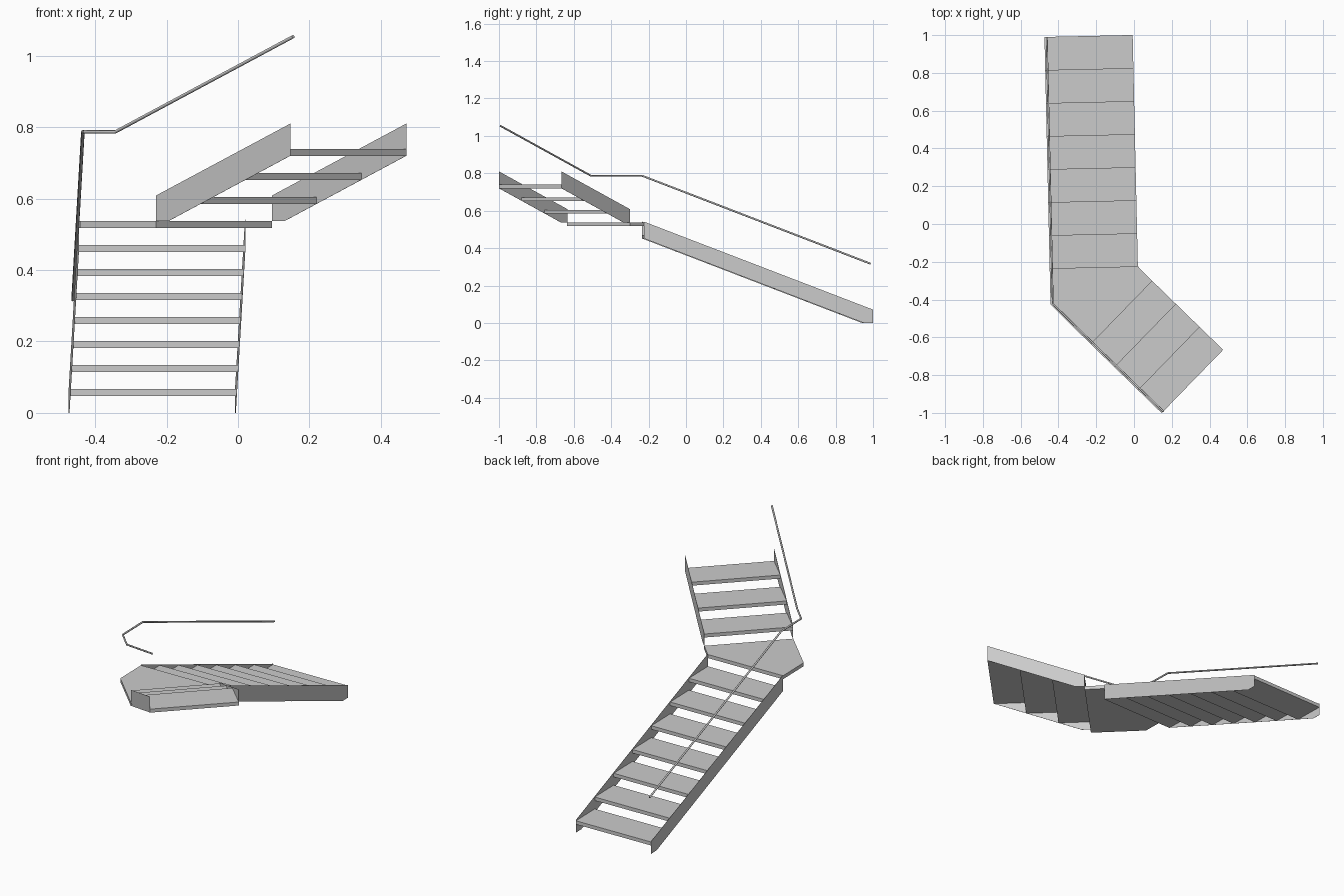
import bpy, bmesh
from mathutils import Vector

if "Cube" in bpy.data.objects:
    bpy.data.objects.remove(bpy.data.objects["Cube"])

RISE, GOING, WIDTH, THICK = 0.0672, 0.175, 0.467, 0.02
SLOPE = RISE / GOING
UP = Vector((0, 0, 1))


def mesh_object(name, bm):
    bmesh.ops.recalc_face_normals(bm, faces=bm.faces)
    me = bpy.data.meshes.new(name)
    bm.to_mesh(me)
    bm.free()
    ob = bpy.data.objects.new(name, me)
    bpy.context.collection.objects.link(ob)
    return ob


def prism(name, points, offset):
    """Extrude a flat polygon by an offset vector."""
    bm = bmesh.new()
    face = bm.faces.new([bm.verts.new(p) for p in points])
    ext = bmesh.ops.extrude_face_region(bm, geom=[face], use_keep_orig=True)
    verts = [g for g in ext["geom"] if isinstance(g, bmesh.types.BMVert)]
    bmesh.ops.translate(bm, verts=verts, vec=offset)
    return mesh_object(name, bm)


class Flight:
    def __init__(self, name, origin, direction, count):
        self.name, self.count = name, count
        self.o = Vector(origin)
        self.d = Vector(direction).normalized()
        self.side = Vector((-self.d.y, self.d.x, 0))
        self.run = count * GOING

    def at(self, s, t, z):
        return self.o + self.d * s + self.side * t + UP * z

    def build(self):
        # open treads
        for i in range(self.count):
            a, b, z = i * GOING, (i + 1) * GOING, (i + 1) * RISE
            pts = [self.at(s, t, z) for s, t in
                   ((a, 0), (b, 0), (b, WIDTH), (a, WIDTH))]
            prism(f"{self.name}_tread_{i + 1}", pts, UP * -THICK)
        # thin stringer boards on both sides
        top = 0.071 + SLOPE * self.run
        profile = [(0, 0), (0.05, 0), (self.run, top - 0.09),
                   (self.run, top), (0, 0.071)]
        for label, t, w in (("outer", 0, 0.001), ("inner", WIDTH, -0.001)):
            pts = [self.at(s, t, z) for s, z in profile]
            prism(f"{self.name}_{label}_stringer", pts, self.side * w)


lower = Flight("lower", (-0.474, 0.990, 0), (0.0225, -1, 0), 7)
upper = Flight("upper", (-0.230, -0.635, 8 * RISE), (0.717, -0.697, 0), 3)
lower.build()
upper.build()

# angled landing between the flights
landing_z = 8 * RISE
corner = Vector((-0.442, -0.426, 0))
outline = [lower.at(lower.run, 0, 0), corner, upper.at(0, 0, 0),
           upper.at(0, WIDTH, 0), lower.at(lower.run, WIDTH, 0)]
prism("landing", [(p.x, p.y, landing_z) for p in outline], UP * -THICK)

# handrail above the outer side
INSET, RAIL_Z = 0.012, 0.787
path = [lower.at(0.003, INSET, RAIL_Z - SLOPE * lower.run),
        lower.at(lower.run, INSET, RAIL_Z),
        Vector((corner.x + 0.012, corner.y + 0.005, RAIL_Z)),
        upper.at(-0.17, INSET, RAIL_Z - landing_z),
        upper.at(upper.run, INSET,
                 RAIL_Z - landing_z + SLOPE * (upper.run + 0.17))]
curve = bpy.data.curves.new("handrail", "CURVE")
curve.dimensions = "3D"
curve.bevel_depth = 0.005
curve.bevel_resolution = 2
curve.use_fill_caps = True
spline = curve.splines.new("POLY")
spline.points.add(len(path) - 1)
for pt, p in zip(spline.points, path):
    pt.co = (*p, 1)
rail = bpy.data.objects.new("handrail", curve)
bpy.context.collection.objects.link(rail)
